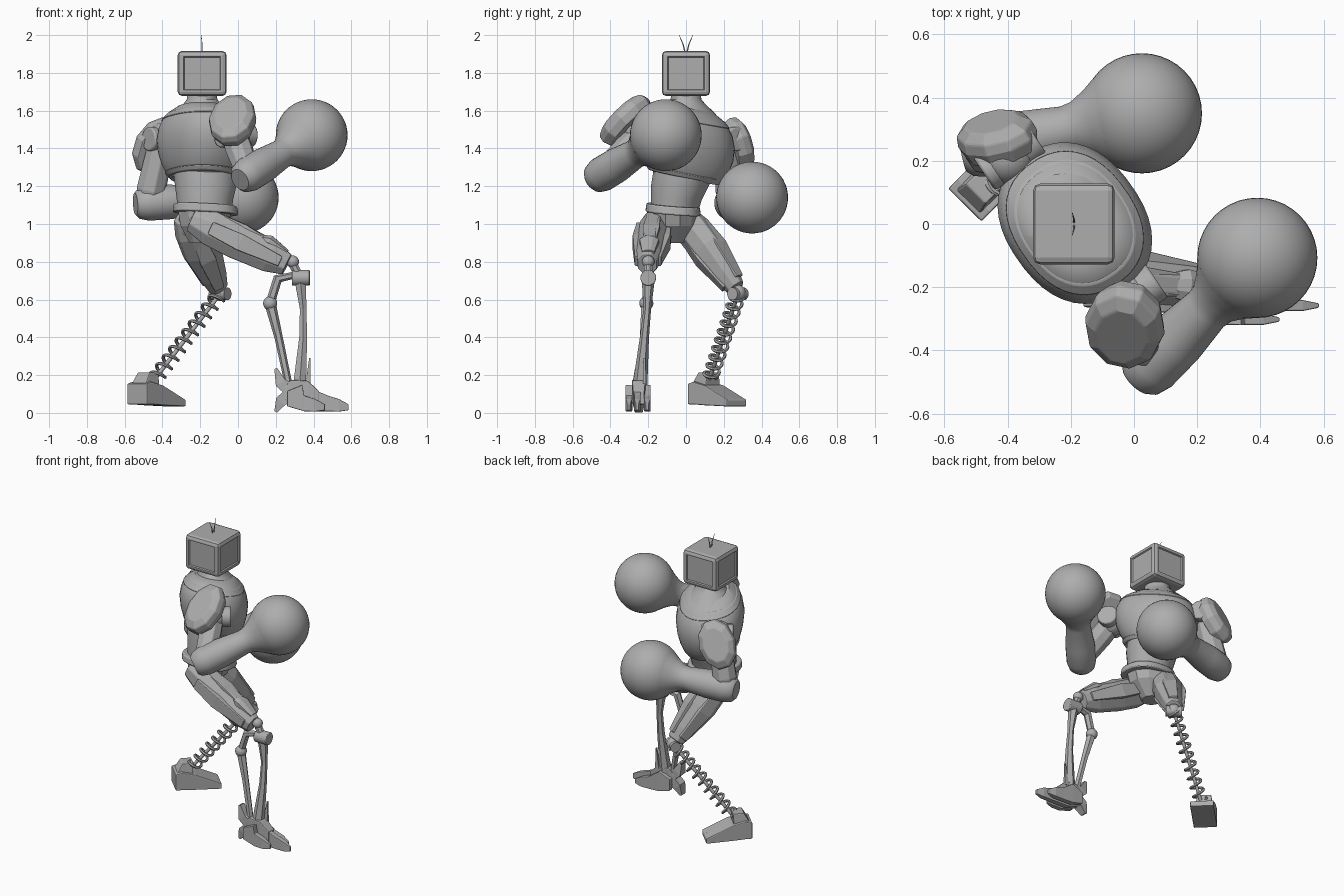
import bpy, bmesh
from math import sin, cos, pi, radians
from mathutils import Vector

default = bpy.data.objects.get("Cube")
if default:
    bpy.data.objects.remove(default, do_unlink=True)

grey = bpy.data.materials.new("plain_grey")
grey.use_nodes = True
TONE = (0.42, 0.42, 0.42, 1)
grey.diffuse_color = TONE
grey.node_tree.nodes["Principled BSDF"].inputs["Base Color"].default_value = TONE

FORWARD = Vector((0.83, 0.56, 0))   # chest direction
ACROSS = Vector((0.56, -0.83, 0))   # line through the shoulders
UP = Vector((0, 0, 1))
XDIR, YDIR = Vector((1, 0, 0)), Vector((0, 1, 0))


def finish(bm, name, smooth, bevel=0):
    """Turn a bmesh into a named object with crisp or smooth shading."""
    bmesh.ops.recalc_face_normals(bm, faces=bm.faces)
    for f in bm.faces:
        f.smooth = smooth
    for e in bm.edges:
        e.smooth = len(e.link_faces) == 2 and e.calc_face_angle() < radians(38)
    mesh = bpy.data.meshes.new(name)
    bm.to_mesh(mesh)
    bm.free()
    mesh.materials.append(grey)
    obj = bpy.data.objects.new(name, mesh)
    bpy.context.collection.objects.link(obj)
    if bevel:
        mod = obj.modifiers.new("edge_bevel", "BEVEL")
        mod.width, mod.segments = bevel, 2
    return obj


def loft(name, points, radii, n=8, side=UP, axis=None, power=2, smooth=False, bevel=0):
    """Skin elliptical rings along a path; n=4 gives rectangular sections."""
    bm = bmesh.new()
    pts = [Vector(p) for p in points]
    rings = []
    k = 2 ** 0.5 if n == 4 else 1
    for i, p in enumerate(pts):
        t = axis or pts[min(i + 1, len(pts) - 1)] - pts[max(i - 1, 0)]
        t = Vector(t).normalized()
        u = Vector(side)
        u = (u - t * u.dot(t)).normalized()
        v = t.cross(u)
        r = radii[i] if isinstance(radii, list) else radii
        a, b = r if isinstance(r, tuple) else (r, r)
        ring = []
        for j in range(n):
            ang = (j + 0.5) * 2 * pi / n
            c, s = cos(ang), sin(ang)
            c = abs(c) ** (2 / power) * (1 if c > 0 else -1)
            s = abs(s) ** (2 / power) * (1 if s > 0 else -1)
            ring.append(bm.verts.new(p + u * a * k * c + v * b * k * s))
        rings.append(ring)
    for lo, hi in zip(rings, rings[1:]):
        for j in range(n):
            bm.faces.new((lo[j], lo[(j + 1) % n], hi[(j + 1) % n], hi[j]))
    bm.faces.new(rings[0])
    bm.faces.new(rings[-1])
    return finish(bm, name, smooth, bevel)


def ball(name, center, r):
    bm = bmesh.new()
    bmesh.ops.create_uvsphere(bm, u_segments=40, v_segments=24, radius=r)
    bmesh.ops.translate(bm, vec=center, verts=bm.verts)
    return finish(bm, name, True)


def pad(name, center, normal, long_half, wide_half, long_dir=UP):
    """Faceted shoulder shell, gently domed along its normal."""
    c, nrm = Vector(center), Vector(normal).normalized()
    steps = [(-0.055, 0.9), (-0.01, 1), (0.025, 0.95), (0.05, 0.68)]
    loft(name, [c + nrm * d for d, _ in steps],
         [(long_half * s, wide_half * s) for _, s in steps], 10, long_dir, nrm, bevel=0.006)


# Head: chamfered box with shallow recessed side panels
bm = bmesh.new()
bmesh.ops.create_cube(bm, size=1)
bmesh.ops.scale(bm, vec=(0.258, 0.255, 0.238), verts=bm.verts)
bmesh.ops.translate(bm, vec=(-0.19, 0, 1.797), verts=bm.verts)
bmesh.ops.bevel(bm, geom=bm.edges[:], offset=0.022, segments=2, profile=0.5, affect='EDGES')
bm.normal_update()
walls = [f for f in bm.faces if abs(f.normal.z) < 0.5 and f.calc_area() > 0.02]
bmesh.ops.inset_individual(bm, faces=walls, thickness=0.012, depth=0)
bmesh.ops.inset_individual(bm, faces=walls, thickness=0.006, depth=-0.008)
finish(bm, "head", False)
for tag, s in (("front", -1), ("back", 1)):
    loft(f"antenna_{tag}", [(-0.19, s * 0.003, 1.9), (-0.19, s * 0.015, 1.95), (-0.195, s * 0.036, 2.0)],
         [0.004, 0.003, 0.001], 6, XDIR)

# Torso: chest leans so its lower rim dips toward the back
LEAN = Vector((0.03, 0.2, 1))
loft("neck", [(-0.19, 0, 1.58), (-0.19, 0, 1.63), (-0.19, 0, 1.66), (-0.19, 0, 1.7)],
     [(0.17, 0.14), (0.11, 0.1), (0.082, 0.08), (0.08, 0.078)], 32, ACROSS, UP, smooth=True)
chest = [(1.24, .18, .155), (1.27, .205, .175), (1.32, .235, .195), (1.38, .257, .21), (1.45, .266, .217),
         (1.51, .254, .207), (1.555, .23, .188), (1.59, .192, .16), (1.62, .14, .12)]
loft("chest", [(-0.187, 0.003, z) for z, a, b in chest], [(a, b) for z, a, b in chest],
     40, ACROSS, LEAN, 2.3, True)
loft("chest_rim", [(-0.185, -0.01, 1.25), (-0.187, -0.005, 1.275)], [(0.195, 0.17), (0.217, 0.186)],
     40, ACROSS, LEAN, 2.2, True, 0.006)
loft("collar", [(-0.187, 0.003, 1.55), (-0.187, 0.003, 1.585)], [(0.24, 0.196), (0.204, 0.168)],
     40, ACROSS, LEAN, 2.3, True, 0.006)
loft("abdomen", [(-0.175, -0.065, 1.05), (-0.175, -0.05, 1.13), (-0.17, -0.03, 1.21), (-0.175, -0.01, 1.3)],
     [(0.14, 0.125), (0.15, 0.135), (0.165, 0.155), (0.172, 0.16)], 32, XDIR, UP, smooth=True)
loft("belt", [(-0.172, -0.068, 1.055), (-0.172, -0.068, 1.1)], [(0.175, 0.148), (0.168, 0.142)],
     32, XDIR, (0.05, 0.08, 1), 2.4, True, 0.008)
loft("pelvis", [(-0.175, -0.07, 1.07), (-0.18, -0.07, 0.99), (-0.2, -0.07, 0.9)],
     [(0.15, 0.13), (0.13, 0.12), (0.06, 0.06)], 10, XDIR, UP)

# Arms: shoulder, elbow, fist and upper arm girth for each side
arms = [("left", (-0.02, -0.24, 1.47), (0.055, -0.447, 1.262), (0.39, -0.107, 1.47), 0.068),
        ("right", (-0.4, 0.21, 1.45), (-0.475, 0.24, 1.11), (0.025, 0.35, 1.14), 0.08)]
for tag, shoulder, elbow, fist, girth in arms:
    sh, el, fi = Vector(shoulder), Vector(elbow), Vector(fist)
    ball(f"{tag}_shoulder_ball", sh, 0.085)
    loft(f"{tag}_shoulder_disc", [sh - FORWARD * 0.09, sh + FORWARD * 0.11], 0.065, 20, UP, smooth=True, bevel=0.008)
    loft(f"{tag}_upper_arm", [sh, sh.lerp(el, 0.35), sh.lerp(el, 0.8), el],
         [0.07, 0.075, girth, girth * 0.8], 8, FORWARD, bevel=0.005)
    loft(f"{tag}_elbow_joint", [el - UP * 0.01 - ACROSS * 0.065, el - UP * 0.01 + ACROSS * 0.065],
         0.052, 20, UP, smooth=True, bevel=0.006)
    d = (fi - el).normalized()
    loft(f"{tag}_forearm", [el - d * 0.07, el - d * 0.05, el, el.lerp(fi - d * 0.27, 0.5), fi - d * 0.25,
                            fi - d * 0.215, fi - d * 0.165, fi - d * 0.12],
         [0.06, 0.08, 0.093, 0.092, 0.077, 0.083, 0.112, 0.147], 28, UP, smooth=True)
    ball(f"{tag}_fist", fi, 0.19)
pad("left_shoulder_shell", (-0.03, -0.325, 1.555), (-0.2, -0.68, 0.7), 0.172, 0.128, (0.1, 0.7, 0.7))
pad("right_shoulder_shell", (-0.435, 0.28, 1.415), (-0.33, 0.88, 0.33), 0.165, 0.12, (0.4, 0, 0.9))


# Thighs: armoured octagonal limbs with raised strips
def thigh(tag, a, b, widths, side, strip_dirs):
    a, b = Vector(a), Vector(b)
    loft(f"{tag}_thigh", [a.lerp(b, t) for t in (-0.12, 0.1, 0.4, 0.8, 1)], widths, 8, side, bevel=0.006)
    for i, s in enumerate(strip_dirs):
        s = Vector(s)
        loft(f"{tag}_thigh_strip_{i}", [a.lerp(b, t) + s * r for t, r in ((0.1, .075), (0.45, .08), (0.92, .058))],
             [(0.018, 0.035), (0.02, 0.045), (0.012, 0.028)], 4, s, bevel=0.005)


thigh("left", (-0.19, -0.165, 1.0), (0.26, -0.205, 0.785),
      [(0.07, 0.06), (0.1, 0.08), (0.105, 0.078), (0.092, 0.07), (0.062, 0.055)], UP,
      [(0.35, 0, 0.9), (0.0, -1, 0), (0, 1, 0)])
loft("left_thigh_guard", [(0.09, -0.19, 0.93), (0.17, -0.195, 0.91), (0.26, -0.2, 0.85)],
     [(0.02, 0.035), (0.032, 0.055), (0.015, 0.035)], 8, (0.4, 0, 0.9))
thigh("right", (-0.25, 0.015, 1.0), (-0.105, 0.265, 0.66),
      [(0.08, 0.07), (0.105, 0.095), (0.11, 0.092), (0.078, 0.07), (0.055, 0.05)], (0.75, 0, 0.6),
      [(-0.85, 0.5, 0), (0.5, 0.6, 0.6), (0.3, -0.7, -0.5)])
for tag, hip in (("left", (-0.19, -0.15, 0.995)), ("right", (-0.25, 0.01, 0.99))):
    ball(f"{tag}_hip_ball", hip, 0.075)

# Left shin: piston struts below a pivot
ball("left_knee_ball", (0.29, -0.2, 0.8), 0.033)
loft("left_knee_link", [(0.28, -0.2, 0.81), (0.33, -0.2, 0.71)], 0.025, 8, XDIR)
loft("left_knee_pivot", [(0.285, -0.2, 0.715), (0.38, -0.2, 0.715)], 0.042, 20, UP, smooth=True, bevel=0.005)
loft("left_shin_strut", [(0.33, -0.2, 0.7), (0.345, -0.205, 0.55), (0.345, -0.22, 0.4), (0.325, -0.245, 0.13)],
     [0.034, 0.02, 0.024, 0.04], 6, XDIR)
loft("left_rear_link", [(0.3, -0.2, 0.73), (0.21, -0.205, 0.71), (0.17, -0.21, 0.58)],
     [0.018, 0.026, 0.024], 6, YDIR)
ball("left_rear_joint", (0.17, -0.21, 0.58), 0.037)
loft("left_rear_strut", [(0.17, -0.21, 0.58), (0.215, -0.225, 0.4), (0.27, -0.245, 0.14)],
     [0.03, 0.022, 0.02], 6, YDIR)

# Left foot: clawed toes and heel spurs
loft("left_ankle", [(0.24, -0.25, 0.1), (0.28, -0.25, 0.115), (0.37, -0.25, 0.11), (0.43, -0.25, 0.08)],
     [(0.03, 0.03), (0.036, 0.06), (0.036, 0.06), (0.03, 0.035)], 4, YDIR, XDIR, bevel=0.006)
for i, (spread, tip) in enumerate([(-0.052, 0.46), (-0.008, 0.585), (0.045, 0.53)]):
    y = -0.25 + spread
    loft(f"left_toe_{i}", [(0.26, y, 0.075), (0.34, y, 0.08), (tip - 0.11, y, 0.05), (tip - 0.05, y, 0.04), (tip, y, 0.03)],
         [(0.016, 0.04), (0.018, 0.068), (0.017, 0.042), (0.017, 0.033), (0.007, 0.016)], 4, YDIR, XDIR, bevel=0.004)
for tag, z1, z2 in (("upper", 0.16, 0.235), ("lower", 0.06, 0.005)):
    loft(f"left_heel_spur_{tag}", [(0.29, -0.25, 0.11), (0.225, -0.25, z1), (0.2, -0.25, z2)],
         [(0.03, 0.035), (0.03, 0.03), (0.02, 0.008)], 4, YDIR)
loft("left_ankle_fin", [(0.37, -0.22, 0.14), (0.38, -0.22, 0.29)], [(0.008, 0.015), (0.006, 0.003)], 4, YDIR)

# Right shin: coil spring around a slim core
top, bottom = Vector((-0.095, 0.275, 0.63)), Vector((-0.44, 0.125, 0.18))
ball("right_knee_ball", top + Vector((0, 0, 0.005)), 0.042)
loft("right_knee_pivot", [top - Vector((0.04, -0.03, 0)), top + Vector((0.04, -0.03, 0))], 0.034, 16, UP, smooth=True)
loft("spring_core", [top, bottom], 0.011, 10, XDIR, smooth=True)
run = (bottom - top).normalized()
eu = run.cross(UP).normalized()
ev = run.cross(eu)
turns, per = 10, 18
coil = [top.lerp(bottom, i / (turns * per)) + (eu * cos(i * 2 * pi / per) + ev * sin(i * 2 * pi / per)) * 0.038
        for i in range(turns * per + 1)]
loft("shin_spring", coil, 0.009, 6, run, smooth=True)

# Right foot: wedge boot
sole, wide = Vector((0.7, 0.71, 0)), Vector((-0.71, 0.7, 0))
heel = Vector((-0.535, 0.06, 0))
wedge = [(0, 0.1, 0.055), (0.04, 0.105, 0.06), (0.13, 0.092, 0.052), (0.295, 0.052, 0.018)]
loft("right_boot", [heel + sole * d + UP * z for d, z, h in wedge],
     [(0.074, h) for d, z, h in wedge], 4, wide, sole, bevel=0.006)
loft("right_boot_ridge", [heel + sole * d + UP * z for d, z in ((0.1, 0.135), (0.28, 0.068))],
     [(0.035, 0.018), (0.03, 0.01)], 4, wide, sole, bevel=0.004)
loft("right_ankle", [heel + sole * 0.06 + UP * 0.14, heel + sole * 0.085 + UP * 0.215],
     [(0.055, 0.055), (0.045, 0.035)], 4, wide, UP, bevel=0.006)
